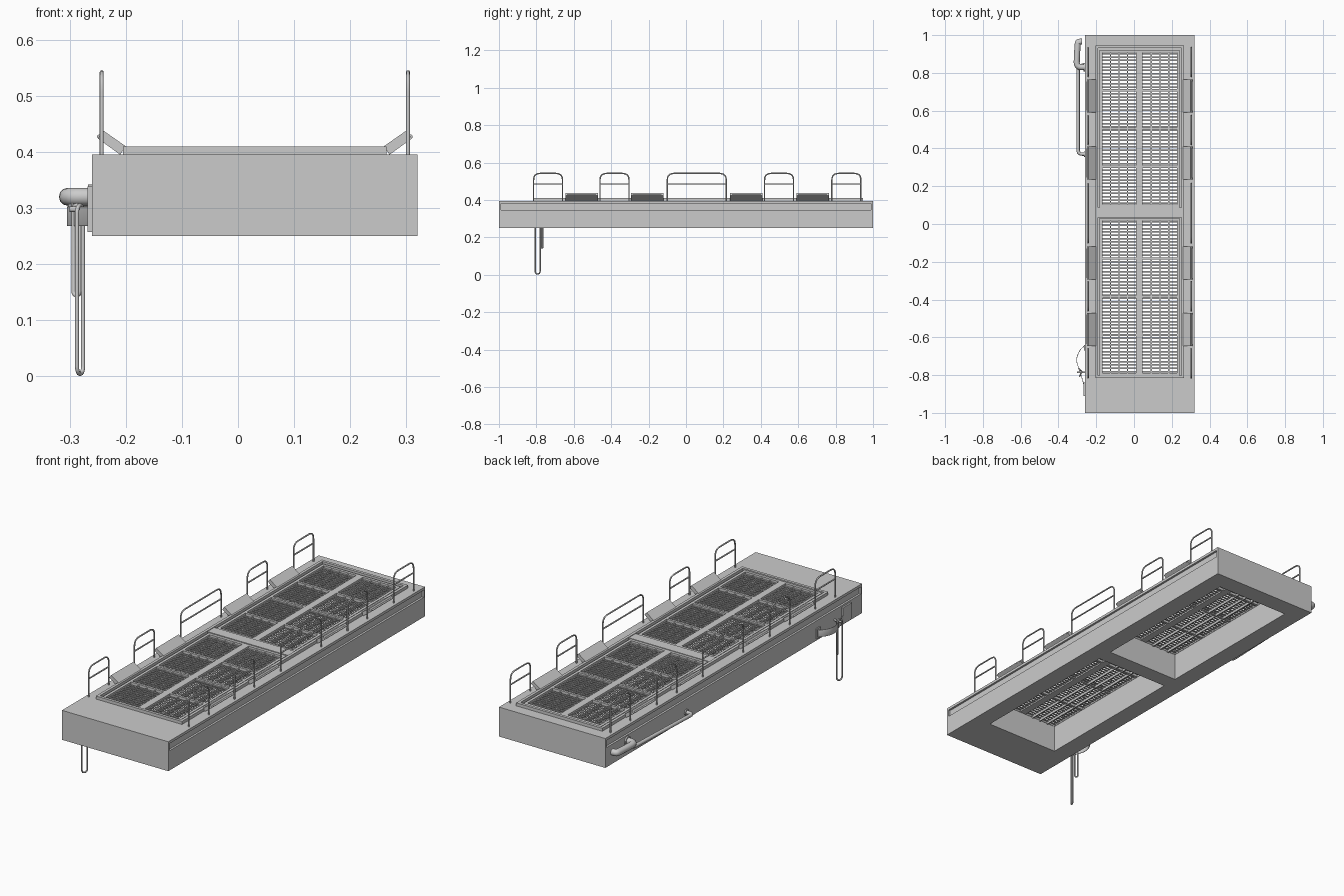
import bpy, math
from mathutils import Vector

if "Cube" in bpy.data.objects:
    bpy.data.objects.remove(bpy.data.objects["Cube"])

CX = 0.03                       # centre line of the main body
HOLES = [(-0.79, 0.02), (0.10, 0.91)]
BANKS = [(-0.17, 0.01), (0.045, 0.23)]


def mesh_obj(name, verts, faces):
    me = bpy.data.meshes.new(name)
    me.from_pydata(verts, [], faces)
    ob = bpy.data.objects.new(name, me)
    bpy.context.collection.objects.link(ob)
    return ob


def boxes(name, items):
    """One object made of boxes (x0, x1, y0, y1, z0, z1)."""
    v, f = [], []
    for x0, x1, y0, y1, z0, z1 in items:
        b = len(v)
        v += [(x, y, z) for z in (z0, z1) for x, y in ((x0, y0), (x1, y0), (x1, y1), (x0, y1))]
        f += [[b + i for i in q] for q in ((3, 2, 1, 0), (4, 5, 6, 7), (0, 1, 5, 4),
                                           (1, 2, 6, 5), (2, 3, 7, 6), (3, 0, 4, 7))]
    return mesh_obj(name, v, f)


def fillet(pts, r, n=5):
    """Round the inner corners of a path."""
    pts = [Vector(p) for p in pts]
    out = [pts[0]]
    for a, p, c in zip(pts, pts[1:], pts[2:]):
        d = min(r, (a - p).length * 0.49, (c - p).length * 0.49)
        s, e = p + (a - p).normalized() * d, p + (c - p).normalized() * d
        for i in range(n + 1):
            t = i / n
            out.append(s * (1 - t) ** 2 + p * 2 * t * (1 - t) + e * t * t)
    return out + [pts[-1]]


def tube(name, paths, r, closed=False, ribbon=0.0, res=2):
    cu = bpy.data.curves.new(name, 'CURVE')
    cu.dimensions = '3D'
    cu.bevel_depth, cu.bevel_resolution, cu.extrude = r, res, ribbon
    cu.use_fill_caps = True
    for pts in paths:
        sp = cu.splines.new('POLY')
        sp.points.add(len(pts) - 1)
        for q, p in zip(sp.points, pts):
            q.co = (*p, 1)
        sp.use_cyclic_u = closed
        sp.use_smooth = True
    ob = bpy.data.objects.new(name, cu)
    bpy.context.collection.objects.link(ob)
    return ob


def cylinder(name, loc, r, depth, rot):
    bpy.ops.mesh.primitive_cylinder_add(vertices=24, radius=r, depth=depth, location=loc, rotation=rot)
    ob = bpy.context.object
    ob.name = name
    bpy.ops.object.shade_smooth_by_angle()
    return ob


def mx(x, side):
    """Mirror an x position about the body centre for side = -1."""
    return CX + side * (x - CX)


# Body with two through openings and a groove along each long side
body = boxes("body", [(-0.26, 0.32, -1, 1, 0.25, 0.395)])
cuts = boxes("opening_cutter", [(-0.17, 0.23, a, b, 0.2, 0.45) for a, b in HOLES] +
             [(0.31, 0.35, -0.99, 0.99, 0.347, 0.382), (-0.29, -0.25, -0.99, 0.99, 0.347, 0.382)])
mod = body.modifiers.new("openings", 'BOOLEAN')
mod.object, mod.operation, mod.solver = cuts, 'DIFFERENCE', 'EXACT'
bpy.context.view_layer.objects.active = body
bpy.ops.object.modifier_apply(modifier=mod.name)
bpy.data.objects.remove(cuts)

# Raised rim around the grates
Y0, Y1, X0, X1 = -0.815, 0.945, -0.205, 0.265
boxes("grate_rim", [(X0, X0 + .014, Y0, Y1, .39, .41), (X1 - .014, X1, Y0, Y1, .39, .41),
                    (X0 + .014, X1 - .014, Y0, Y0 + .014, .39, .41),
                    (X0 + .014, X1 - .014, Y1 - .014, Y1, .39, .41)])

# Grate frames: borders, centre bar and cross bars for each opening
frame, slats, bars = [], [], []
for a, b in HOLES:
    frame += [(-.182, -.168, a - .012, b + .012, .385, .404), (.228, .242, a - .012, b + .012, .385, .404),
              (-.168, .228, a - .012, a + .002, .385, .404), (-.168, .228, b - .002, b + .012, .385, .404),
              (.01, .045, a + .002, b - .002, .385, .404)]
    for x0, x1 in BANKS:
        step = (b - a) / 4
        frame += [(x0, x1, a + i * step - .006, a + i * step + .006, .385, .404) for i in (1, 2, 3)]
        n = 46
        p = (b - a) / n
        slats += [(x0, x1, a + (i + .5) * p - .004, a + (i + .5) * p + .004, .391, .395) for i in range(n)]
        w = (x1 - x0) / 4
        bars += [(x0 + i * w - .003, x0 + i * w + .003, a, b, .380, .398) for i in (1, 2, 3)]
boxes("grate_frame", frame)
boxes("grate_slats", slats)
boxes("grate_long_bars", bars)
boxes("middle_divider", [(X0 + .014, X1 - .014, 0.034, 0.088, .39, .407)])

# Guard rails along both sides
RAILS = [(-.815, -.66), (-.46, -.305), (-.10, .215), (.42, .575), (.78, .935)]
for side, label in ((1, "right"), (-1, "left")):
    x = mx(0.303, side)
    paths = []
    for a, b in RAILS:
        paths.append(fillet([(x, a, .39), (x, a, .542), (x, b, .542), (x, b, .39)], .035))
        paths.append([(x, a, .485), (x, b, .485)])
    tube(label + "_guard_rails", paths, .0036)

    # Tilted side flaps between the rails, each with a hinge pin
    for i, (a, b) in enumerate([(-.645, -.47), (-.295, -.12), (.235, .41), (.59, .765)]):
        prof = [(.26, .41), (.27, .395), (.31, .424), (.30, .438)]
        v = [(mx(px, side), y, z) for y in (a, b) for px, z in prof]
        f = [(0, 1, 2, 3), (7, 6, 5, 4)] + [(k, k + 4, (k + 1) % 4 + 4, (k + 1) % 4) for k in range(4)]
        ob = mesh_obj(f"{label}_flap_{i}", v, f if side < 0 else [q[::-1] for q in f])
        cylinder(f"{label}_flap_pin_{i}", (mx(.307, side), (a + b) / 2, .427), .004, b - a - .02,
                 (math.pi / 2, 0, 0))

# Bent outlet pipe with wall flange
tube("outlet_pipe", [fillet([(-.25, .83, .32), (-.304, .83, .32), (-.302, .90, .32),
                             (-.297, .965, .32), (-.275, .965, .32)], .045)], .016, res=4)
cylinder("pipe_flange", (-.263, .83, .32), .022, .008, (0, math.pi / 2, 0))

# Thin feed rod below the pipe
tube("feed_rod", [fillet([(-.25, .84, .30), (-.296, .84, .30), (-.296, .37, .285), (-.25, .37, .285)], .03)],
     .009, res=4)
cylinder("rod_flange", (-.263, .37, .285), .015, .006, (0, math.pi / 2, 0))


# Hanging loops on the left side
def hang_loop(name, p, q, top, bottom):
    a, b = Vector(p), Vector(q)
    mid, half = (a + b) / 2, (b - a) / 2
    r = half.length
    ring = []
    for zc, start in ((top - r, 0), (bottom + r, math.pi)):
        for i in range(9):
            t = start + math.pi * i / 8
            xy = mid + half * math.cos(t)
            ring.append((xy.x, xy.y, zc + r * math.sin(t)))
    tube(name, [ring], .0038, closed=True)


hang_loop("long_hanging_loop", (-.287, -.806), (-.276, -.780), .305, .004)
hang_loop("short_hanging_loop", (-.293, -.765), (-.282, -.775), .305, .144)

# Wall plate, strap and peg that hold the loops
boxes("strap_plate", [(-.268, -.258, -.91, -.84, .257, .338), (-.266, -.258, -.67, -.64, .26, .31)])
strap = [(-.262, -.645), (-.285, -.665), (-.302, -.70), (-.304, -.73), (-.292, -.765), (-.280, -.80), (-.266, -.85)]
tube("strap", [fillet([(x, y, .285) for x, y in strap], .02, 3)], .0015, ribbon=.016)
cylinder("loop_peg", (-.278, -.785, .298), .005, .045, (0, math.pi / 2, 0))
